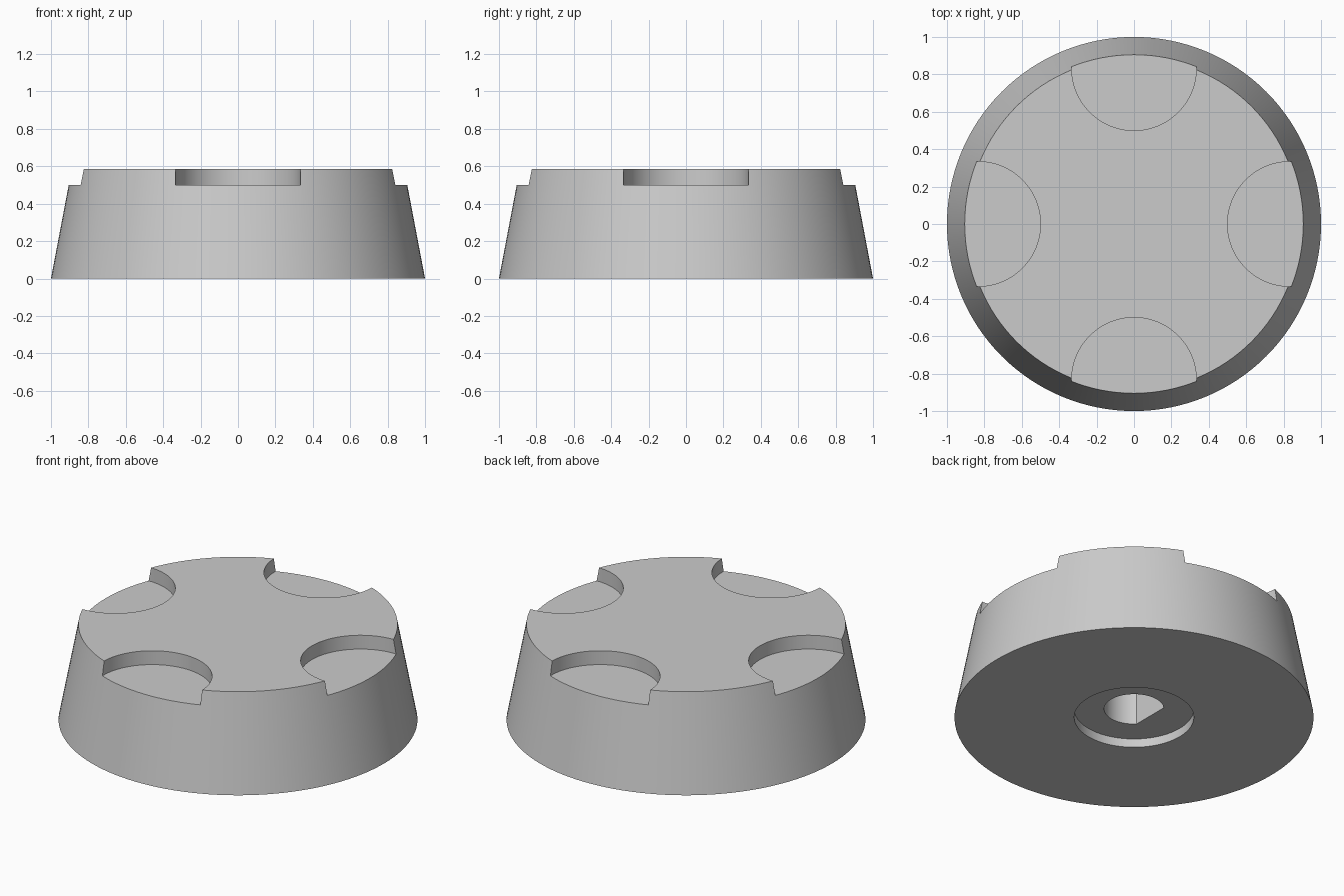
import bpy
import math

# Remove the default cube
cube = bpy.data.objects.get("Cube")
if cube:
    bpy.data.objects.remove(cube, do_unlink=True)

HEIGHT = 0.585
GRIP_FLOOR = 0.5
GRIP_RADIUS = 1 / 3
RECESS_DEPTH = 0.053
BORE_RADIUS = 1 / 6
BORE_TOP = 0.4

grey = bpy.data.materials.new("plain_grey")
grey.use_nodes = True
colour = (0.6, 0.6, 0.6, 1)
grey.diffuse_color = colour
grey.node_tree.nodes["Principled BSDF"].inputs["Base Color"].default_value = colour


def frustum(name, bottom, top, z0, z1, x=0, y=0, sides=96):
    bpy.ops.mesh.primitive_cone_add(vertices=sides, radius1=bottom, radius2=top,
                                    depth=z1 - z0, location=(x, y, (z0 + z1) / 2))
    obj = bpy.context.object
    obj.name = name
    return obj


def cut(body, cutter):
    mod = body.modifiers.new(cutter.name, "BOOLEAN")
    mod.operation = "DIFFERENCE"
    mod.solver = "EXACT"
    mod.object = cutter
    cutter.hide_render = True
    bpy.context.view_layer.objects.active = body
    bpy.ops.object.modifier_apply(modifier=mod.name)
    bpy.data.objects.remove(cutter, do_unlink=True)


# Tapered knob body
knob = frustum("knob_body", 1, 0.889, 0, HEIGHT, sides=128)
knob.data.materials.append(grey)

# Four round finger notches around the top rim
for i in range(4):
    a = i * math.pi / 2
    reach = 0.5 + GRIP_RADIUS
    cut(knob, frustum("finger_notch", GRIP_RADIUS, GRIP_RADIUS, GRIP_FLOOR, 1,
                      reach * math.cos(a), reach * math.sin(a)))

# Shallow round recess underneath
cut(knob, frustum("base_recess", GRIP_RADIUS, GRIP_RADIUS, -0.2, RECESS_DEPTH))

# Shaft bore with one flat side
bore = frustum("shaft_bore", BORE_RADIUS, BORE_RADIUS, -0.2, BORE_TOP, sides=64)
flat = -BORE_RADIUS * math.sqrt(0.5)
for v in bore.data.vertices:
    v.co.x = max(v.co.x, flat)
cut(knob, bore)

# Smooth curved walls, keep the rims sharp
bpy.ops.object.select_all(action="DESELECT")
knob.select_set(True)
bpy.context.view_layer.objects.active = knob
bpy.ops.object.shade_smooth_by_angle(angle=math.radians(30))
